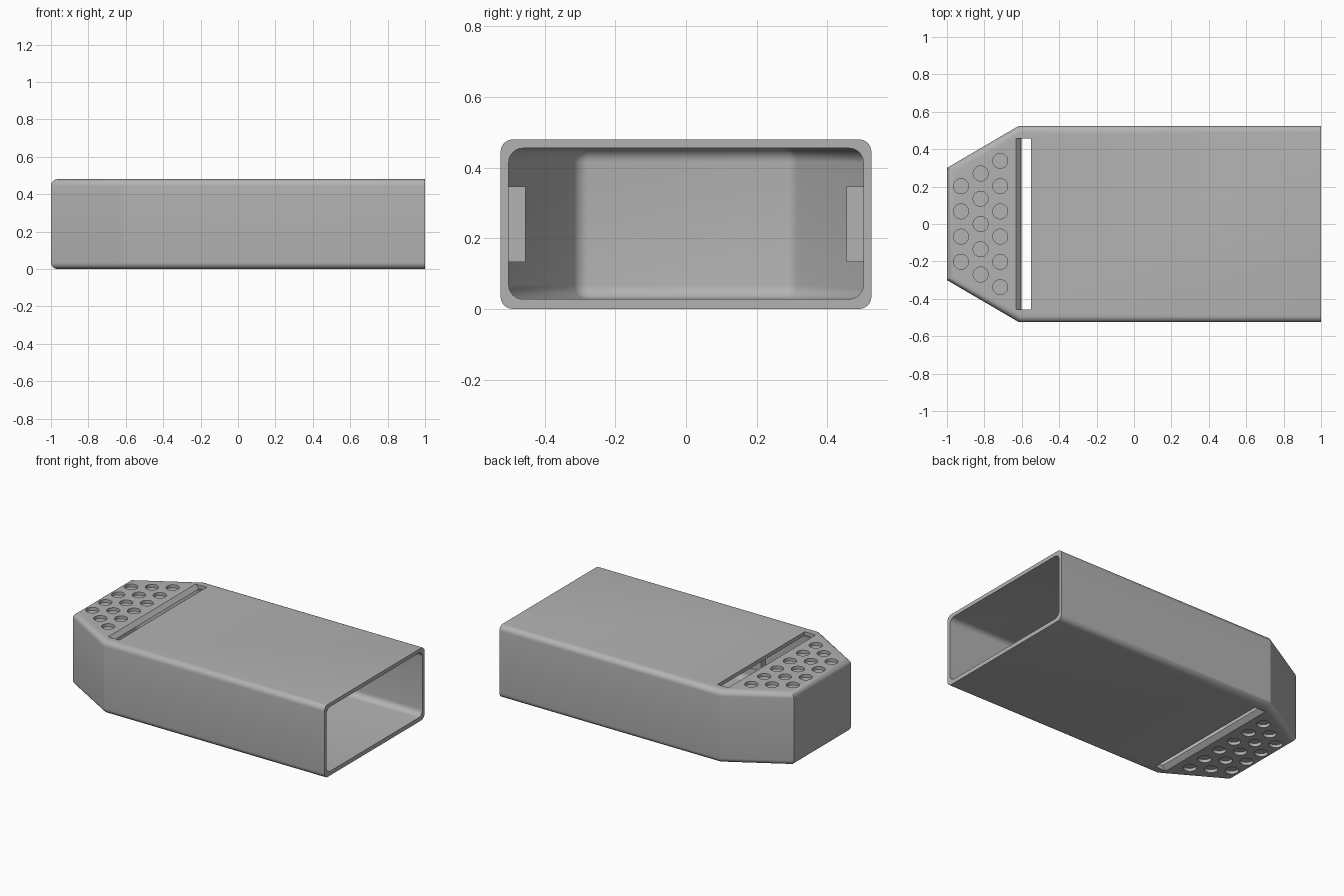
import bpy, bmesh, math
from mathutils import Matrix

HEIGHT, MID = 0.48, 0.24
if "Cube" in bpy.data.objects:
    bpy.data.objects.remove(bpy.data.objects["Cube"])

grey = bpy.data.materials.new("plain grey")
grey.use_nodes = True
colour = (0.45, 0.45, 0.45, 1)
grey.diffuse_color = colour
grey.node_tree.nodes["Principled BSDF"].inputs["Base Color"].default_value = colour


def finish(bm, name):
    bmesh.ops.recalc_face_normals(bm, faces=bm.faces)
    mesh = bpy.data.meshes.new(name)
    bm.to_mesh(mesh)
    bm.free()
    mesh.materials.append(grey)
    obj = bpy.data.objects.new(name, mesh)
    bpy.context.collection.objects.link(obj)
    return obj


def prism(bm, points, offset):
    """Extrude a flat outline along the offset."""
    face = bm.faces.new([bm.verts.new(p) for p in points])
    new = bmesh.ops.extrude_face_region(bm, geom=[face])["geom"]
    bmesh.ops.translate(bm, vec=offset, verts=[v for v in new if isinstance(v, bmesh.types.BMVert)])


def tapered_block(name, half, z0, z1, radius, corner_radius=0):
    """Symmetric plan with a tapered nose; long rims rounded, mouth left sharp."""
    bm = bmesh.new()
    plan = half + [(x, -y) for x, y in reversed(half)]
    prism(bm, [(x, y, z0) for x, y in plan], (0, 0, z1 - z0))
    mouth = half[0][0]

    def ends(e):
        return [v.co for v in e.verts]

    if corner_radius:
        nose = min(x for x, y in half)
        edges = [e for e in bm.edges if all(abs(c.x - nose) < 1e-4 for c in ends(e))
                 and abs(ends(e)[0].z - ends(e)[1].z) > 0.1]
        bmesh.ops.bevel(bm, geom=edges, offset=corner_radius, segments=5, profile=0.5, affect='EDGES')
    rims = [e for e in bm.edges if abs(ends(e)[0].z - ends(e)[1].z) < 1e-4
            and not all(abs(c.x - mouth) < 1e-4 for c in ends(e))]
    bmesh.ops.bevel(bm, geom=rims, offset=radius, segments=6, profile=0.5, affect='EDGES')
    return finish(bm, name)


def cut(target, cutter):
    mod = target.modifiers.new("cut", 'BOOLEAN')
    mod.operation, mod.solver, mod.object = 'DIFFERENCE', 'EXACT', cutter
    bpy.context.view_layer.objects.active = target
    bpy.ops.object.modifier_apply(modifier=mod.name)
    bpy.data.objects.remove(cutter)


# Hollow sleeve with a tapered nose
sleeve = tapered_block("sleeve", [(1, 0.525), (-0.615, 0.525), (-1, 0.3)], 0, HEIGHT, 0.035)
cut(sleeve, tapered_block("cavity", [(1.2, 0.502), (-0.61, 0.502), (-0.95, 0.303)],
                          0.028, 0.455, 0.04, 0.025))

# Cross slots through top and bottom, nose side sloped
bm = bmesh.new()
for s in (1, -1):
    profile = [(-0.65, 0.26), (-0.585, 0.195), (-0.55, 0.195), (-0.55, 0.26)]
    prism(bm, [(x, -0.457, MID + s * z) for x, z in profile], (0, 0.914, 0))
cut(sleeve, finish(bm, "slots"))

# Staggered grip dimples on both sides of the nose
bm = bmesh.new()
for x, count in ((-0.925, 4), (-0.82, 5), (-0.715, 6)):
    for i in range(count):
        y = (i - (count - 1) / 2) * 0.135
        for z in (0, HEIGHT):
            bmesh.ops.create_cone(bm, cap_ends=True, segments=32, radius1=0.04, radius2=0.04,
                                  depth=0.04, matrix=Matrix.Translation((x, y, z)))
cut(sleeve, finish(bm, "dimples"))

# Retaining tabs on the inner side walls
for side, name in ((1, "left_tab"), (-1, "right_tab")):
    bm = bmesh.new()
    bmesh.ops.create_cube(bm, size=1, matrix=Matrix.Translation((-0.18, side * 0.481, MID))
                          @ Matrix.Diagonal((0.1, 0.052, 0.214, 1)))
    finish(bm, name)

# Smooth rounded rims, crisp corners
bpy.ops.object.select_all(action='DESELECT')
sleeve.select_set(True)
bpy.context.view_layer.objects.active = sleeve
bpy.ops.object.shade_smooth_by_angle(angle=math.radians(29))
